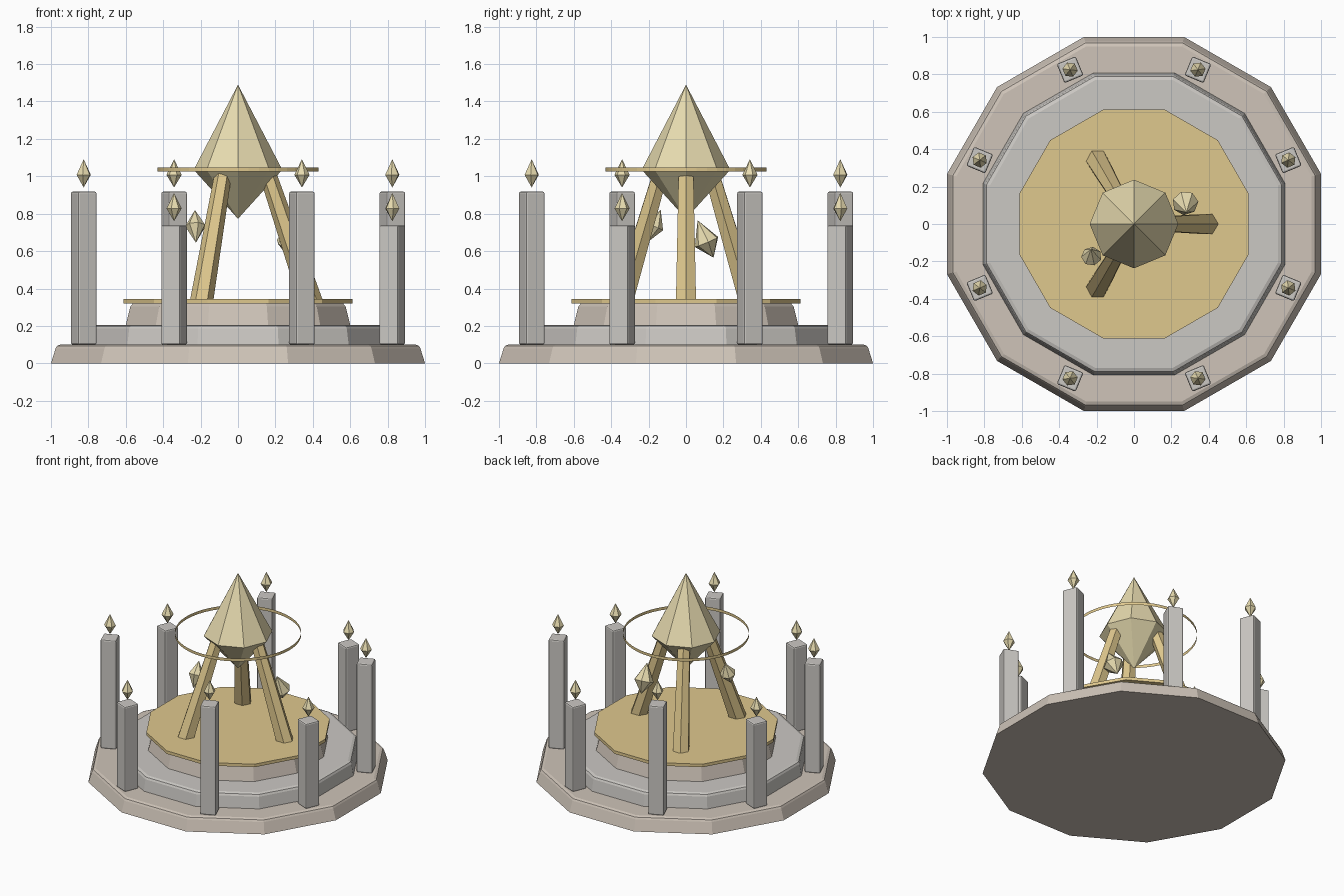
import bpy, bmesh
from math import cos, sin, pi, radians
from mathutils import Vector, Matrix

if "Cube" in bpy.data.objects:
    bpy.data.objects.remove(bpy.data.objects["Cube"])


def material(name, rgb):
    m = bpy.data.materials.new(name)
    m.diffuse_color = (*rgb, 1)
    m.use_nodes = True
    m.node_tree.nodes["Principled BSDF"].inputs["Base Color"].default_value = m.diffuse_color
    return m


TAN = material("warm_stone", (0.62, 0.55, 0.48))
GREY = material("pale_stone", (0.60, 0.58, 0.55))
GOLD = material("gold", (0.74, 0.58, 0.27))
CRYSTAL = material("crystal", (0.80, 0.71, 0.43))


def lathe(name, sides, profile, mat, phase=0.0, matrix=Matrix(), caps=True):
    """Stack of polygon rings from (radius, z); radius 0 makes a tip."""
    bm = bmesh.new()
    rings = []
    for r, z in profile:
        if r == 0:
            rings.append([bm.verts.new((0, 0, z))])
        else:
            rings.append([bm.verts.new((r * cos(phase + 2 * pi * i / sides),
                                        r * sin(phase + 2 * pi * i / sides), z))
                          for i in range(sides)])
    for a, b in zip(rings, rings[1:]):
        for i in range(sides):
            j = (i + 1) % sides
            if len(a) == 1:
                bm.faces.new((a[0], b[j], b[i]))
            elif len(b) == 1:
                bm.faces.new((a[i], a[j], b[0]))
            else:
                bm.faces.new((a[i], a[j], b[j], b[i]))
    if caps:
        if len(rings[0]) > 1:
            bm.faces.new(rings[0][::-1])
        if len(rings[-1]) > 1:
            bm.faces.new(rings[-1])
    mesh = bpy.data.meshes.new(name)
    bm.to_mesh(mesh)
    bm.free()
    mesh.materials.append(mat)
    ob = bpy.data.objects.new(name, mesh)
    ob.matrix_world = matrix
    bpy.context.collection.objects.link(ob)
    return ob


def aim(start, end):
    """Matrix placing local z along start -> end."""
    start, end = Vector(start), Vector(end)
    d = end - start
    return Matrix.Translation(start) @ d.to_track_quat('Z', 'Y').to_matrix().to_4x4(), d.length


# Twelve-sided tiers, sized by flat-to-flat half width
def tier(name, profile, mat):
    k = 1 / cos(pi / 12)
    return lathe(name, 12, [(r * k, z) for r, z in profile], mat, pi / 12)


tier("base_step", [(1.0, 0), (0.975, 0.08), (0.968, 0.093), (0.95, 0.1)], TAN)
tier("middle_step", [(0.808, 0.1), (0.795, 0.185), (0.788, 0.199), (0.77, 0.206)], GREY)
tier("upper_step", [(0.6, 0.206), (0.575, 0.305), (0.56, 0.322)], TAN)
tier("gold_floor", [(0.612, 0.32), (0.612, 0.343)], GOLD)

# Alternating tall and short pillars with floating finials
for k in range(8):
    a = radians(22.5 + 45 * k)
    top = 0.918 if k % 2 == 0 else 0.738
    place = Matrix.Translation((0.893 * cos(a), 0.893 * sin(a), 0)) @ Matrix.Rotation(a, 4, 'Z')
    h = 0.055 * 2 ** 0.5
    p = lathe(f"pillar_{k + 1}", 4, [(h, 0.1), (h, top)], GREY, pi / 4, place)
    bev = p.modifiers.new("bevel", 'BEVEL')
    bev.width = 0.01
    bev.segments = 2
    lathe(f"finial_{k + 1}", 6, [(0, top + 0.022), (0.041, top + 0.09), (0, top + 0.173)],
          CRYSTAL, 0, place)

# Central crystal
lathe("main_crystal", 8, [(0, 0.773), (0.237, 1.035), (0, 1.49)], CRYSTAL)

# Thin open band around the crystal
lathe("halo_band", 48, [(0.43, 1.025), (0.43, 1.047)], GOLD, caps=False)

# Three tapered legs
for k in range(3):
    m, length = aim((0.392, 0, 0.325), (0.163, 0, 1.0))
    lathe(f"leg_{k + 1}", 6, [(0.062, 0), (0.046, length)], GOLD, pi / 6,
          Matrix.Rotation(2 * pi * k / 3, 4, 'Z') @ m)

# Two small tilted floating crystals
for name, lo, hi, r, mid in (
        ("shard_right", (0.27, 0.147, 0.565), (0.28, 0.062, 0.765), 0.07, 0.42),
        ("shard_left", (-0.225, -0.21, 0.645), (-0.23, -0.135, 0.82), 0.055, 0.5)):
    m, length = aim(lo, hi)
    lathe(name, 7, [(0, 0), (r, mid * length), (0, length)], CRYSTAL, 0, m)
